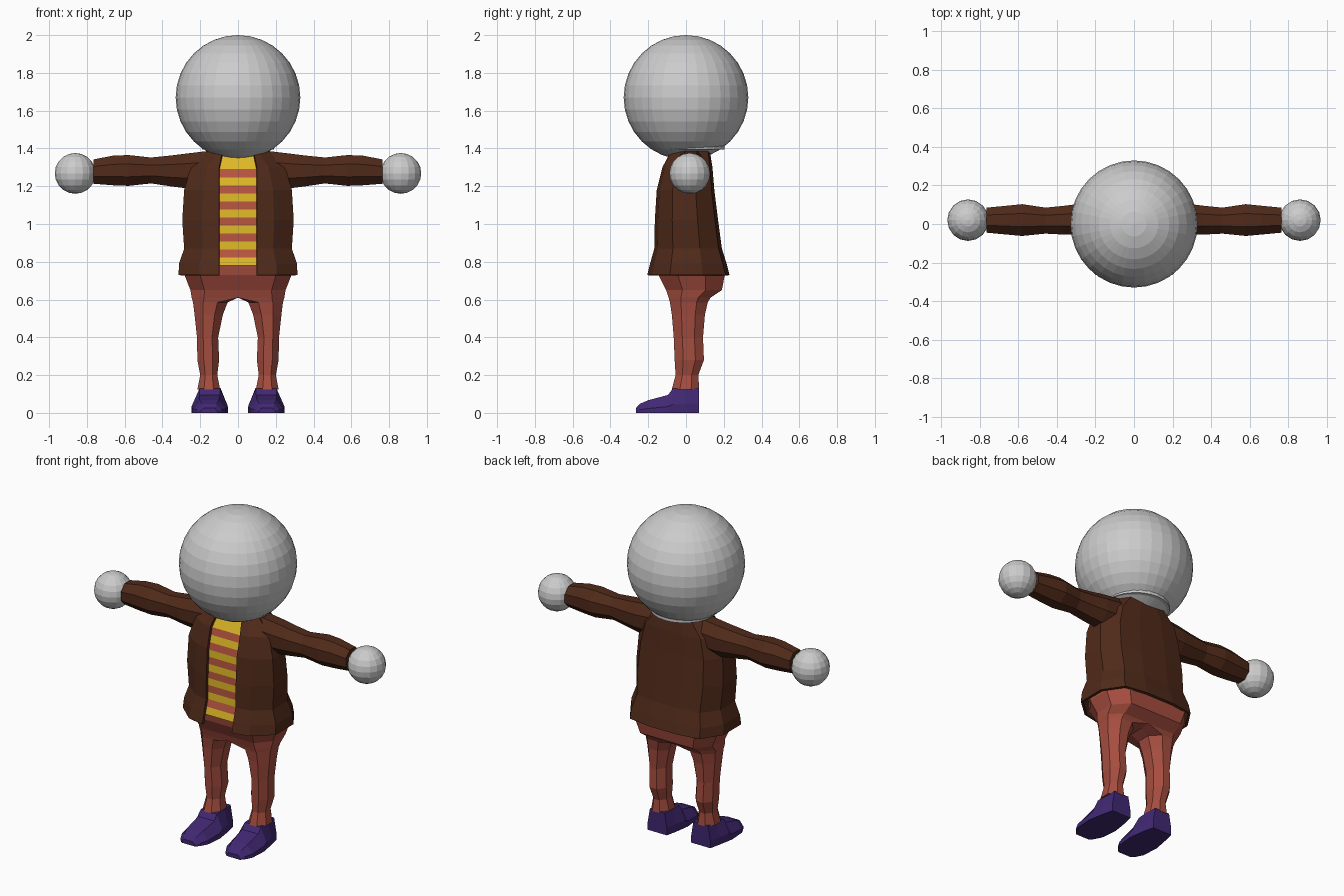
import bpy, bmesh
from math import sin, cos, pi

if "Cube" in bpy.data.objects:
    bpy.data.objects.remove(bpy.data.objects["Cube"])


def material(name, rgb):
    m = bpy.data.materials.new(name)
    m.diffuse_color = (*rgb, 1)
    m.use_nodes = True
    m.node_tree.nodes["Principled BSDF"].inputs["Base Color"].default_value = m.diffuse_color
    return m


BROWN = material("brown", (0.08, 0.023, 0.01))
BRICK = material("brick", (0.38, 0.075, 0.05))
PURPLE = material("purple", (0.053, 0.021, 0.17))
YELLOW = material("yellow", (0.73, 0.48, 0.02))
RED = material("red", (0.48, 0.09, 0.05))


def loft(name, rings, mats, closed=True, caps=True, mirror=False):
    """Skin a list of equal-length point rings; materials alternate per band."""
    bm = bmesh.new()
    rows = [[bm.verts.new(p) for p in r] for r in rings]
    n = len(rows[0])
    for band, (a, b) in enumerate(zip(rows, rows[1:])):
        for i in range(n if closed else n - 1):
            j = (i + 1) % n
            f = bm.faces.new((a[i], a[j], b[j], b[i]))
            f.material_index = band % len(mats)
    if caps:
        bm.faces.new(rows[0])
        bm.faces.new(rows[-1])
    bmesh.ops.recalc_face_normals(bm, faces=bm.faces)
    me = bpy.data.meshes.new(name)
    bm.to_mesh(me)
    bm.free()
    for m in mats:
        me.materials.append(m)
    ob = bpy.data.objects.new(name, me)
    bpy.context.collection.objects.link(ob)
    if mirror:
        ob.modifiers.new("Mirror", 'MIRROR')
    return ob


def octagon(lo_u, hi_u, lo_v, hi_v):
    """Eight-sided ring filling a box, with flats facing the axes."""
    k = 1 / cos(pi / 8)
    cu, cv, ru, rv = (lo_u + hi_u) / 2, (lo_v + hi_v) / 2, (hi_u - lo_u) / 2, (hi_v - lo_v) / 2
    angles = [(i + 0.5) * pi / 4 for i in range(8)]
    return [(cu + ru * k * cos(a), cv + rv * k * sin(a)) for a in angles]


# Head and hands
bpy.ops.mesh.primitive_uv_sphere_add(segments=32, ring_count=16, radius=0.33, location=(0, 0, 1.67))
bpy.context.object.name = "head"
for side, label in ((-1, "right"), (1, "left")):
    bpy.ops.mesh.primitive_uv_sphere_add(segments=16, ring_count=10, radius=0.108,
                                         location=(side * 0.862, 0.02, 1.268))
    bpy.context.object.name = label + "_hand"

# Flat neck plate under the head
bpy.ops.mesh.primitive_cylinder_add(vertices=24, radius=0.19, depth=0.03, location=(0, 0.015, 1.41))
bpy.context.object.name = "neck_plate"

# Torso table: z, half width, front y, back y
TORSO = [(0.73, 0.315, -0.205, 0.23), (0.79, 0.312, -0.19, 0.215), (0.87, 0.285, -0.168, 0.19),
         (1.02, 0.295, -0.165, 0.17), (1.18, 0.285, -0.155, 0.15), (1.30, 0.25, -0.125, 0.14),
         (1.395, 0.15, -0.075, 0.125)]
# Unit right-hand profile, front to back
SIDE = [(0.65, -0.9), (1, -0.45), (1, 0.35), (0.75, 0.9), (0.3, 1)]


def torso_ring(z, hx, yf, yb, inset=0.0):
    cy, hy = (yf + yb) / 2, (yb - yf) / 2 - inset
    hx -= inset
    edge = 0.10 if z < 1.35 else 0.08
    half = [(edge, cy - hy, z)] + [(hx * u, cy + hy * v, z) for u, v in SIDE]
    return half + [(-x, y, zz) for x, y, zz in reversed(half)]


def torso_at(z):
    for a, b in zip(TORSO, TORSO[1:]):
        if a[0] <= z <= b[0]:
            t = (z - a[0]) / (b[0] - a[0])
            return [p + (q - p) * t for p, q in zip(a, b)]


# Open-fronted jacket
jacket = loft("jacket", [torso_ring(*r) for r in TORSO], [BROWN], closed=False, caps=False)
solid = jacket.modifiers.new("Thickness", 'SOLIDIFY')
solid.thickness = 0.015
solid.offset = -1

# Striped shirt
heights = [0.78 + 0.0425 * i for i in range(13)] + [1.365]
loft("shirt", [torso_ring(*torso_at(z), inset=0.02) for z in heights], [YELLOW, RED])

# Sleeves: x, low y, high y, low z, high z
SLEEVE = [(0.13, -0.06, 0.11, 1.19, 1.39), (0.28, -0.055, 0.105, 1.19, 1.372),
          (0.36, -0.055, 0.095, 1.20, 1.362), (0.46, -0.05, 0.085, 1.215, 1.352),
          (0.58, -0.062, 0.103, 1.202, 1.365), (0.66, -0.055, 0.095, 1.205, 1.362),
          (0.765, -0.045, 0.085, 1.213, 1.342)]
loft("sleeves", [[(x, y, z) for y, z in octagon(*box)] for x, *box in SLEEVE], [BROWN], mirror=True)

# Trousers, one half mirrored: z, inner x, outer x, front y, back y
LEG = [(0.125, 0.095, 0.215, -0.075, 0.07), (0.20, 0.11, 0.20, -0.055, 0.065),
       (0.28, 0.10, 0.215, -0.06, 0.095), (0.40, 0.105, 0.217, -0.065, 0.09),
       (0.52, 0.08, 0.23, -0.075, 0.10), (0.585, 0.055, 0.238, -0.085, 0.115)]
HIP = [(0.61, 0.245, -0.092, 0.13), (0.65, 0.252, -0.105, 0.19),
       (0.73, 0.283, -0.145, 0.205), (0.80, 0.285, -0.155, 0.195)]
rings = [[(x, y, z) for x, y in octagon(*box)] for z, *box in LEG]
for z, hx, yf, yb in HIP:
    box = octagon(-0.0 if z > 0.62 else 0.02, hx, yf, yb)
    # inner points sit on the centre plane
    rings.append([(0 if i in (2, 3, 4, 5) else x, y if i not in (2, 5) else (yb if i == 2 else yf), z)
                  for i, (x, y) in enumerate(box)])
loft("trousers", rings, [BRICK], mirror=True)

# Shoes: y, half width at sole, half width at top, height
SHOE = [(0.068, 0.065, 0.05, 0.132), (0.0, 0.08, 0.055, 0.132), (-0.07, 0.092, 0.055, 0.128),
        (-0.095, 0.096, 0.055, 0.095), (-0.20, 0.088, 0.05, 0.067), (-0.245, 0.065, 0.04, 0.048),
        (-0.265, 0.045, 0.03, 0.025)]
shoe_rings = []
for y, wb, wt, h in SHOE:
    cx = 0.148 + 0.02 * max(0, -y)
    half = [(wb, 0), (wb, h * 0.35), (wt, h)]
    ring = half + [(-x, z) for x, z in reversed(half)]
    shoe_rings.append([(cx + x, y, z) for x, z in ring])
loft("shoes", shoe_rings, [PURPLE], mirror=True)
